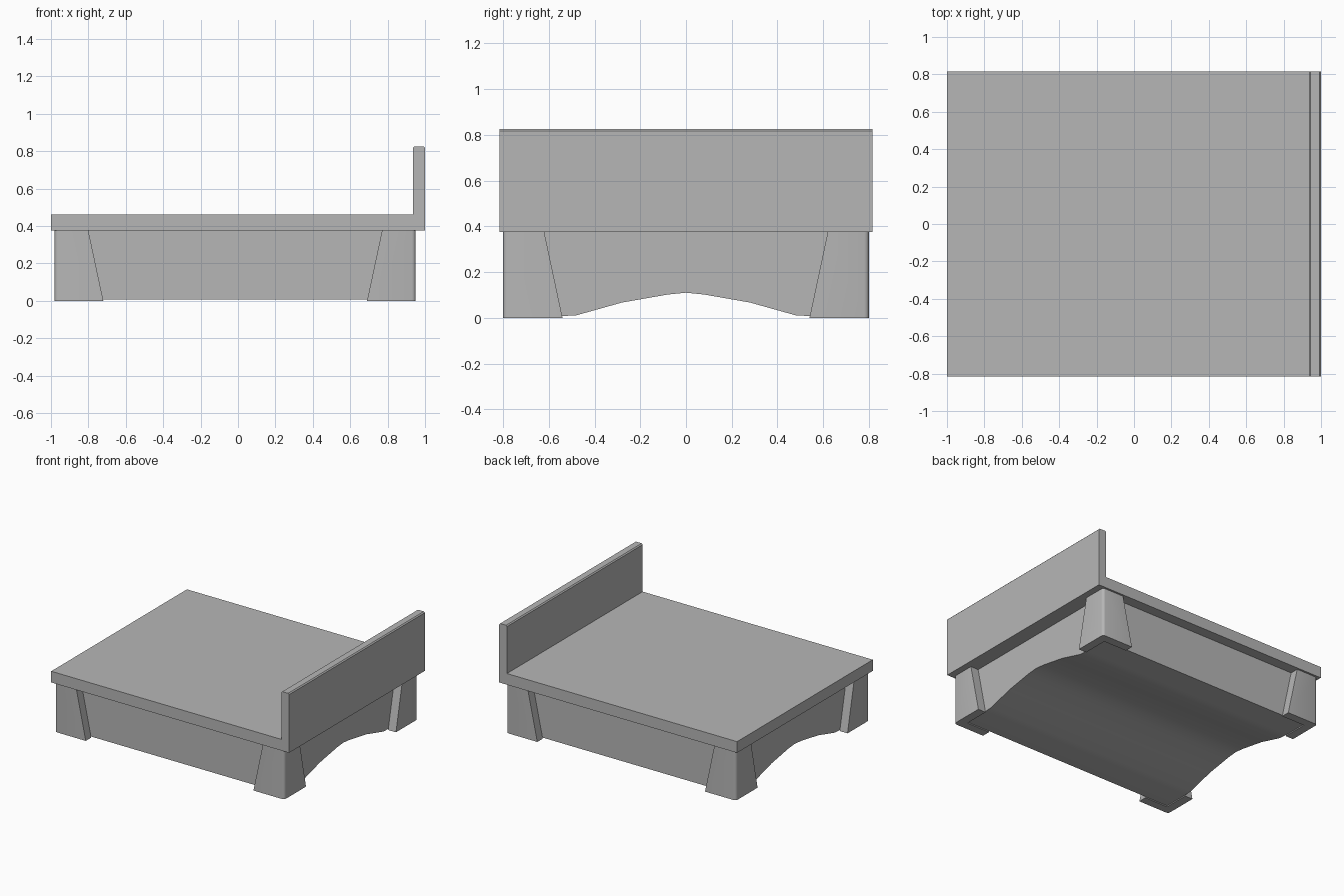
import bpy, bmesh, math

if "Cube" in bpy.data.objects:
    bpy.data.objects.remove(bpy.data.objects["Cube"])

GREY = (0.47, 0.47, 0.47, 1)
grey = bpy.data.materials.new("plain grey")
grey.use_nodes = True
grey.diffuse_color = GREY
grey.node_tree.nodes["Principled BSDF"].inputs["Base Color"].default_value = GREY


def loft(name, start, end, smooth=None, bevel=None):
    """Solid between two matching rings; bevel = (width, segments, edge test)."""
    bm = bmesh.new()
    a = [bm.verts.new(p) for p in start]
    b = [bm.verts.new(p) for p in end]
    n = len(a)
    bm.faces.new(a)
    bm.faces.new(b[::-1])
    for i in range(n):
        j = (i + 1) % n
        bm.faces.new((a[j], a[i], b[i], b[j]))
    bmesh.ops.recalc_face_normals(bm, faces=bm.faces)
    if bevel:
        width, segments, test = bevel
        edges = [e for e in bm.edges if test(e)]
        bmesh.ops.bevel(bm, geom=edges, offset=width, segments=segments,
                        affect='EDGES', profile=0.5)
    mesh = bpy.data.meshes.new(name)
    bm.to_mesh(mesh)
    bm.free()
    mesh.materials.append(grey)
    obj = bpy.data.objects.new(name, mesh)
    bpy.context.collection.objects.link(obj)
    if smooth:
        bpy.ops.object.select_all(action='DESELECT')
        obj.select_set(True)
        bpy.context.view_layer.objects.active = obj
        bpy.ops.object.shade_smooth_by_angle(angle=math.radians(smooth))
    return obj


# Platform and raised end board, one L-shaped profile run across the width
W = 0.815
profile = [(-1, 0.375), (1, 0.375), (1, 0.825), (0.935, 0.825), (0.935, 0.46), (-1, 0.46)]
loft("platform_and_headboard",
     [(x, -W, z) for x, z in profile], [(x, W, z) for x, z in profile],
     bevel=(0.008, 1, lambda e: all(v.co.z > 0.8 for v in e.verts)
            and abs(e.verts[0].co.y - e.verts[1].co.y) > 1))

# Base block with an arched underside
B = 0.735
half = [(0.54, 0.008), (0.48, 0.011), (0.28, 0.067), (0.08, 0.102)]
arch = [(-y, z) for y, z in half] + [(0, 0.11)] + half[::-1]
section = [(-B, 0.375), (-B, 0.008)] + arch + [(B, 0.008), (B, 0.375)]
loft("base_block", [(-0.915, y, z) for y, z in section],
     [(0.885, y, z) for y, z in section], smooth=30)

# Four legs wrapping the corners of the base, flared towards the floor
T = 0.065


def leg(name, cx, cy):
    sx, sy = -math.copysign(1, cx), -math.copysign(1, cy)

    def ring(length, z):
        pts = [(0, 0), (length, 0), (length, T), (T, T), (T, length), (0, length)]
        return [(cx + sx * u, cy + sy * v, z) for u, v in pts]

    def corner(e):
        return all(abs(v.co.x - cx) < 1e-4 and abs(v.co.y - cy) < 1e-4 for v in e.verts)

    loft(name, ring(0.26, 0), ring(0.18, 0.375), smooth=50, bevel=(0.02, 3, corner))


for end, x in (("right", -0.98), ("left", 0.95)):
    for side, y in (("front", -0.8), ("back", 0.8)):
        leg(f"{side}_{end}_leg", x, y)
